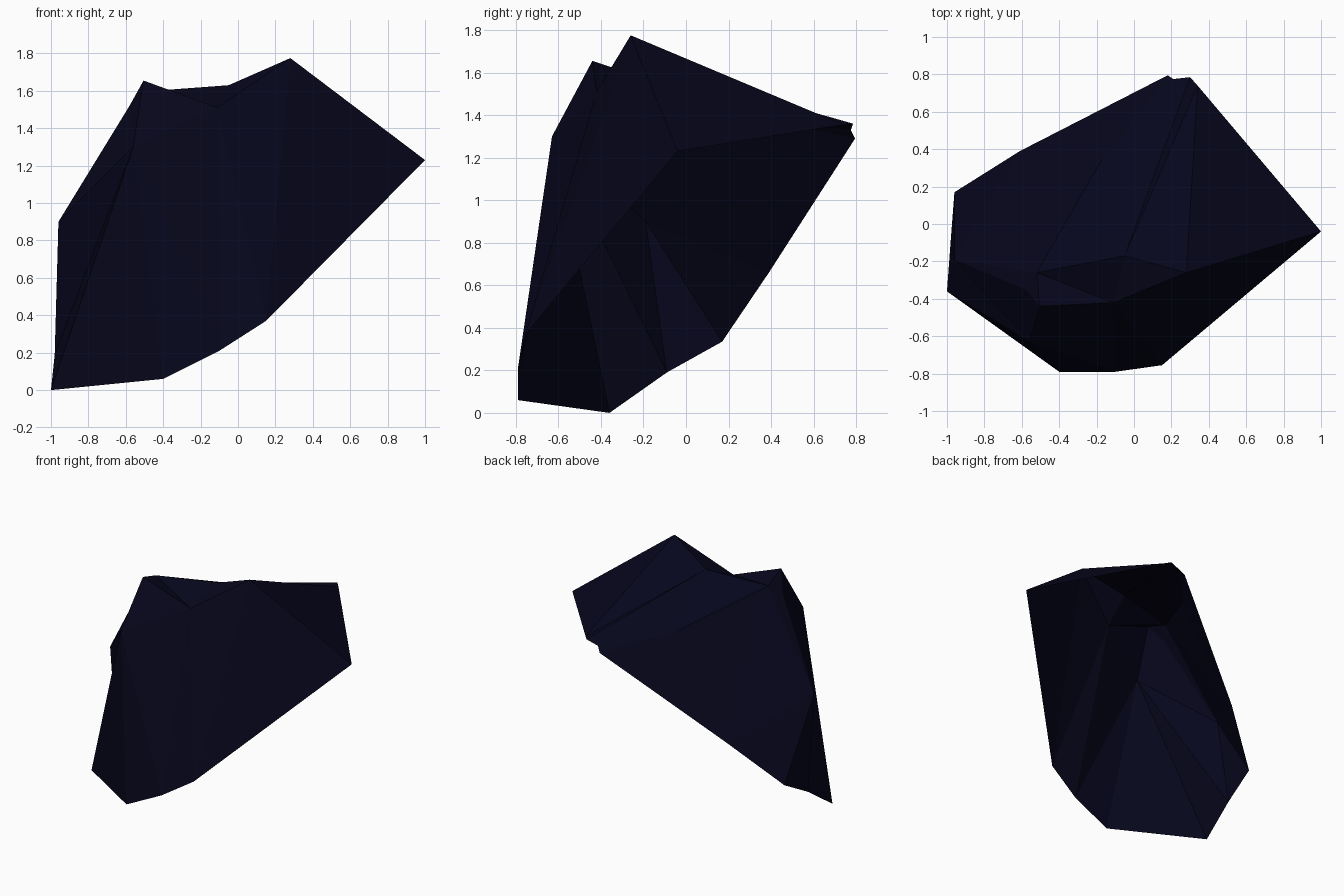
import bpy
import bmesh

cube = bpy.data.objects.get("Cube")
if cube:
    bpy.data.objects.remove(cube, do_unlink=True)

# Single dark navy stone colour
stone = bpy.data.materials.new("dark_navy_stone")
stone.use_nodes = True
colour = (0.002, 0.002, 0.012, 1)
stone.diffuse_color = colour
shader = next(n for n in stone.node_tree.nodes if n.type == 'BSDF_PRINCIPLED')
shader.inputs["Base Color"].default_value = colour

# Corner points of the faceted shard, a shell left open underneath
corners = {
    # open lower rim
    "foot": (-1, -.36, 0), "toe": (-.4, -.79, .06), "chin": (-.1, -.79, .21),
    "jaw": (.15, -.755, .37), "ankle": (-.98, -.09, .19),
    "heel": (-.96, .17, .335), "hip": (-.61, .39, .66),
    # side and rear tips
    "side": (1, -.04, 1.23), "tail_a": (.34, .74, 1.355), "tail_b": (.3, .785, 1.36),
    "tail_c": (.21, .775, 1.33), "tail_d": (.18, .795, 1.29),
    # upper ridge and its notch
    "peak": (.28, -.26, 1.775), "notch": (-.11, -.42, 1.51), "saddle": (-.05, -.17, 1.63),
    "horn": (-.505, -.44, 1.655), "horn_back": (-.52, -.26, 1.595),
    "brow": (-.56, -.63, 1.3), "temple": (-.58, -.35, 1.52),
    "flank": (-.96, -.19, .9), "back": (-.18, .33, 1.39),
}

bm = bmesh.new()
point = {name: bm.verts.new(co) for name, co in corners.items()}


def fan(hub, rim):
    """Fill triangles between a hub corner and a run of rim corners."""
    names = rim.split()
    for a, b in zip(names, names[1:]):
        bm.faces.new((point[hub], point[a], point[b]))


# Top and back slopes
fan("back", "tail_d hip horn_back saddle tail_c tail_d")
fan("saddle", "tail_c tail_b tail_a peak notch horn_back")
# Front facets
fan("peak", "tail_a side jaw notch")
fan("notch", "jaw chin brow horn horn_back")
fan("brow", "chin toe foot ankle flank temple horn")
# Narrow side facets
fan("flank", "ankle heel hip horn_back temple")
fan("temple", "horn_back horn")

bmesh.ops.recalc_face_normals(bm, faces=bm.faces[:])
mesh = bpy.data.meshes.new("rock_shard")
bm.to_mesh(mesh)
bm.free()
mesh.materials.append(stone)
rock = bpy.data.objects.new("rock_shard", mesh)
bpy.context.collection.objects.link(rock)
